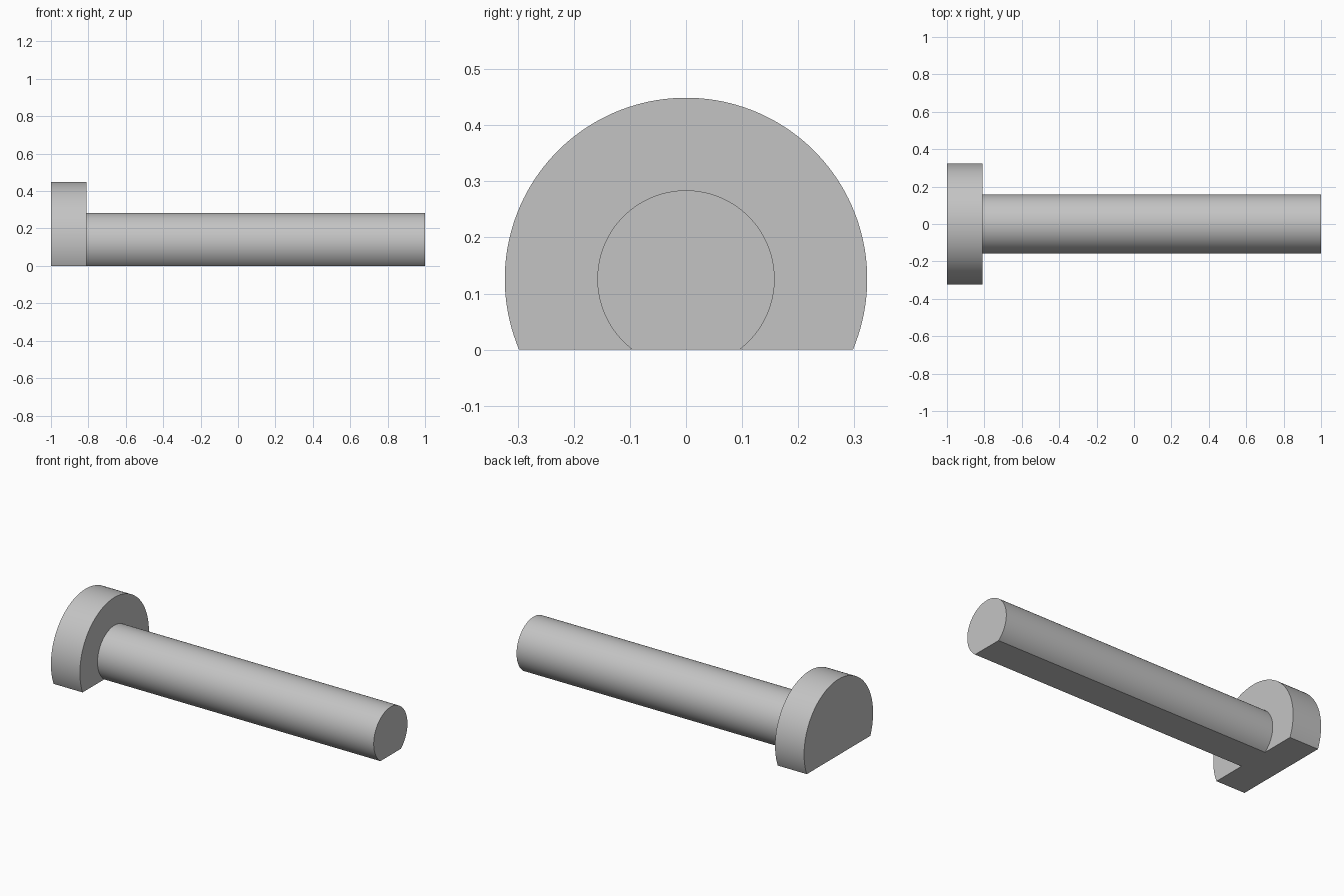
import bpy, bmesh, math

cube = bpy.data.objects.get("Cube")
if cube:
    bpy.data.objects.remove(cube, do_unlink=True)

AXIS_Z = 0.126      # height of the shared axis above the flat underside
JOINT_X = -0.81     # where the head meets the shaft
SEGMENTS = 96

steel = bpy.data.materials.new("grey_steel")
steel.use_nodes = True
GREY = (0.55, 0.55, 0.55, 1)
steel.diffuse_color = GREY
steel.node_tree.nodes["Principled BSDF"].inputs["Base Color"].default_value = GREY


def flat_cylinder(name, radius, x0, x1, cap_start=True):
    """Cylinder along x whose underside is cut flat at z = 0."""
    cut = math.asin(AXIS_Z / radius)
    sweep = math.pi + 2 * cut
    bm = bmesh.new()
    rings = []
    for x in (x0, x1):
        ring = []
        for i in range(SEGMENTS + 1):
            a = -cut + sweep * i / SEGMENTS
            z = AXIS_Z + radius * math.sin(a)
            ring.append(bm.verts.new((x, radius * math.cos(a), max(z, 0))))
        rings.append(ring)
    start, end = rings
    count = len(start)
    for i in range(count):
        j = (i + 1) % count
        bm.faces.new((start[i], end[i], end[j], start[j]))
    bm.faces.new(end)
    if cap_start:
        bm.faces.new(start[::-1])
    bmesh.ops.recalc_face_normals(bm, faces=bm.faces)
    mesh = bpy.data.meshes.new(name)
    bm.to_mesh(mesh)
    bm.free()
    mesh.materials.append(steel)
    obj = bpy.data.objects.new(name, mesh)
    bpy.context.collection.objects.link(obj)
    bpy.ops.object.select_all(action="DESELECT")
    obj.select_set(True)
    bpy.context.view_layer.objects.active = obj
    bpy.ops.object.shade_smooth_by_angle(angle=math.radians(30))
    return obj


# Wide disc head, and the long shaft (open where it joins the head)
flat_cylinder("head", 0.323, -1, JOINT_X)
flat_cylinder("shaft", 0.158, JOINT_X, 1, cap_start=False)
